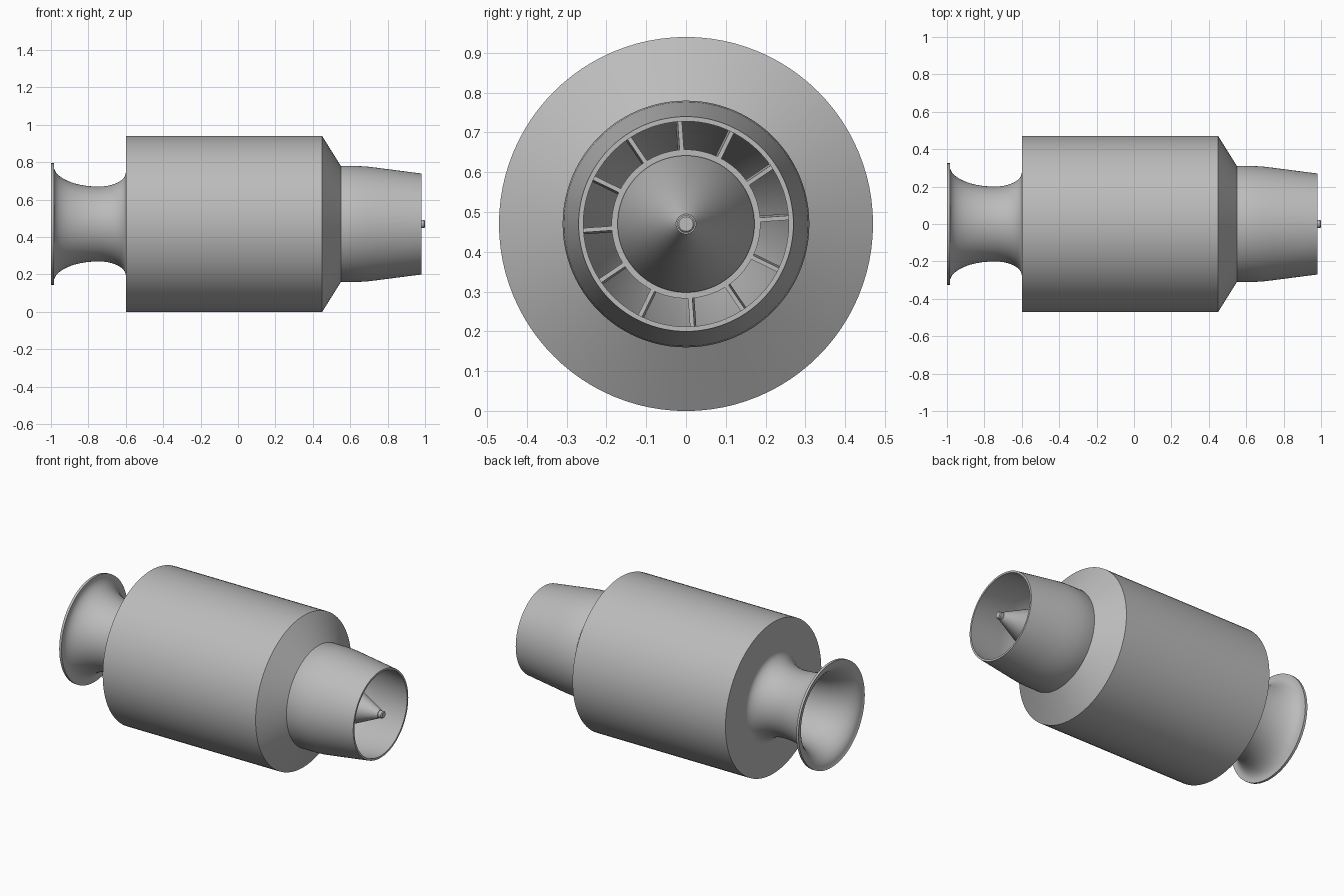
import bpy, bmesh, math
from mathutils import Matrix, Vector

cube = bpy.data.objects.get("Cube")
if cube:
    bpy.data.objects.remove(cube, do_unlink=True)

AXIS_Z = 0.47
SEGMENTS = 96

metal = bpy.data.materials.new("grey_metal")
metal.use_nodes = True
colour = (0.5, 0.5, 0.5, 1)
metal.diffuse_color = colour
metal.node_tree.nodes["Principled BSDF"].inputs["Base Color"].default_value = colour


def finish(name, bm, smooth=True):
    bmesh.ops.recalc_face_normals(bm, faces=bm.faces)
    mesh = bpy.data.meshes.new(name)
    bm.to_mesh(mesh)
    bm.free()
    mesh.materials.append(metal)
    obj = bpy.data.objects.new(name, mesh)
    obj.location.z = AXIS_Z
    bpy.context.collection.objects.link(obj)
    if smooth:
        bpy.ops.object.select_all(action="DESELECT")
        obj.select_set(True)
        bpy.context.view_layer.objects.active = obj
        bpy.ops.object.shade_smooth_by_angle(angle=math.radians(25))
    return obj


def lathe(name, profile, closed=True):
    """Revolve (x, radius) points about the engine axis."""
    bm = bmesh.new()
    verts = [bm.verts.new((x, 0, r)) for x, r in profile]
    pairs = list(zip(verts, verts[1:]))
    if closed:
        pairs.append((verts[-1], verts[0]))
    edges = [bm.edges.new(p) for p in pairs]
    bmesh.ops.spin(bm, geom=verts + edges, cent=(0, 0, 0), axis=(1, 0, 0),
                   angle=math.tau, steps=SEGMENTS, use_duplicate=False)
    bmesh.ops.remove_doubles(bm, verts=bm.verts, dist=0.0001)
    return finish(name, bm)


def blade_ring(name, count, x0, x1, r0, r1, thick, twist, start):
    """Thin radial plates, each pitched about its own radius."""
    bm = bmesh.new()
    size = Matrix.Diagonal((x1 - x0, thick, r1 - r0, 1))
    place = Matrix.Translation(((x0 + x1) / 2, 0, (r0 + r1) / 2))
    pitch = Matrix.Rotation(math.radians(twist), 4, "Z")
    for i in range(count):
        turn = Matrix.Rotation(math.radians(start) + math.tau * i / count, 4, "X")
        bmesh.ops.create_cube(bm, size=1, matrix=turn @ place @ pitch @ size)
    return finish(name, bm, smooth=False)


def arc(x_throat, x_end, r_throat, rise, steps=14):
    """Quarter ellipse flaring from the throat to its end."""
    points = []
    for i in range(steps + 1):
        a = math.pi / 2 * i / steps
        points.append((x_throat + (x_end - x_throat) * math.sin(a),
                       r_throat + rise * (1 - math.cos(a))))
    return points


# Intake: flared lip, waisted throat, and a straight inner duct
outer_front = arc(-0.745, -0.985, 0.2, 0.11)
outer_rear = arc(-0.745, -0.6, 0.2, 0.075)
inner_front = arc(-0.745, -0.995, 0.19, 0.125)
lathe("intake_bell", outer_rear[::-1] + outer_front[1:]
      + [(-0.985, 0.325), (-1, 0.325)] + inner_front[::-1] + [(-0.5, 0.19)])

# Main barrel with flat front wall and sloped rear shoulder
lathe("engine_casing", [(-0.5, 0.19), (-0.6, 0.19), (-0.6, 0.47), (0.45, 0.47),
                        (0.55, 0.31), (0.5, 0.29)], closed=False)

# Exhaust nozzle with an inner duct that narrows to the hub
lathe("exhaust_nozzle", [(0.55, 0.31), (0.64, 0.31), (0.69, 0.307), (0.74, 0.301),
                         (0.98, 0.27), (0.98, 0.258), (0.74, 0.29), (0.64, 0.298),
                         (0.22, 0.185), (0.2, 0.19)])

# Hub and tail cone with a small blunt tip
lathe("turbine_hub", [(0.2, 0.187), (0.64, 0.187), (0.64, 0.17), (0.2, 0.17)])
lathe("tail_cone", [(0.6, 0), (0.6, 0.172), (0.65, 0.172), (0.975, 0.025), (0.975, 0.022),
                    (0.995, 0.022), (1, 0.018), (1, 0)], closed=False)
blade_ring("turbine_vanes", 12, 0.5, 0.64, 0.18, 0.285, 0.011, 2, 4)

# Compressor fan inside the throat
lathe("intake_nose", arc(-0.62, -0.74, 0.08, -0.08)[::-1]
      + [(-0.5, 0.08), (-0.5, 0)], closed=False)
lathe("intake_back_wall", [(-0.5, 0), (-0.5, 0.19)], closed=False)
blade_ring("compressor_blades", 12, -0.7, -0.62, 0.07, 0.19, 0.01, 30, 4)
